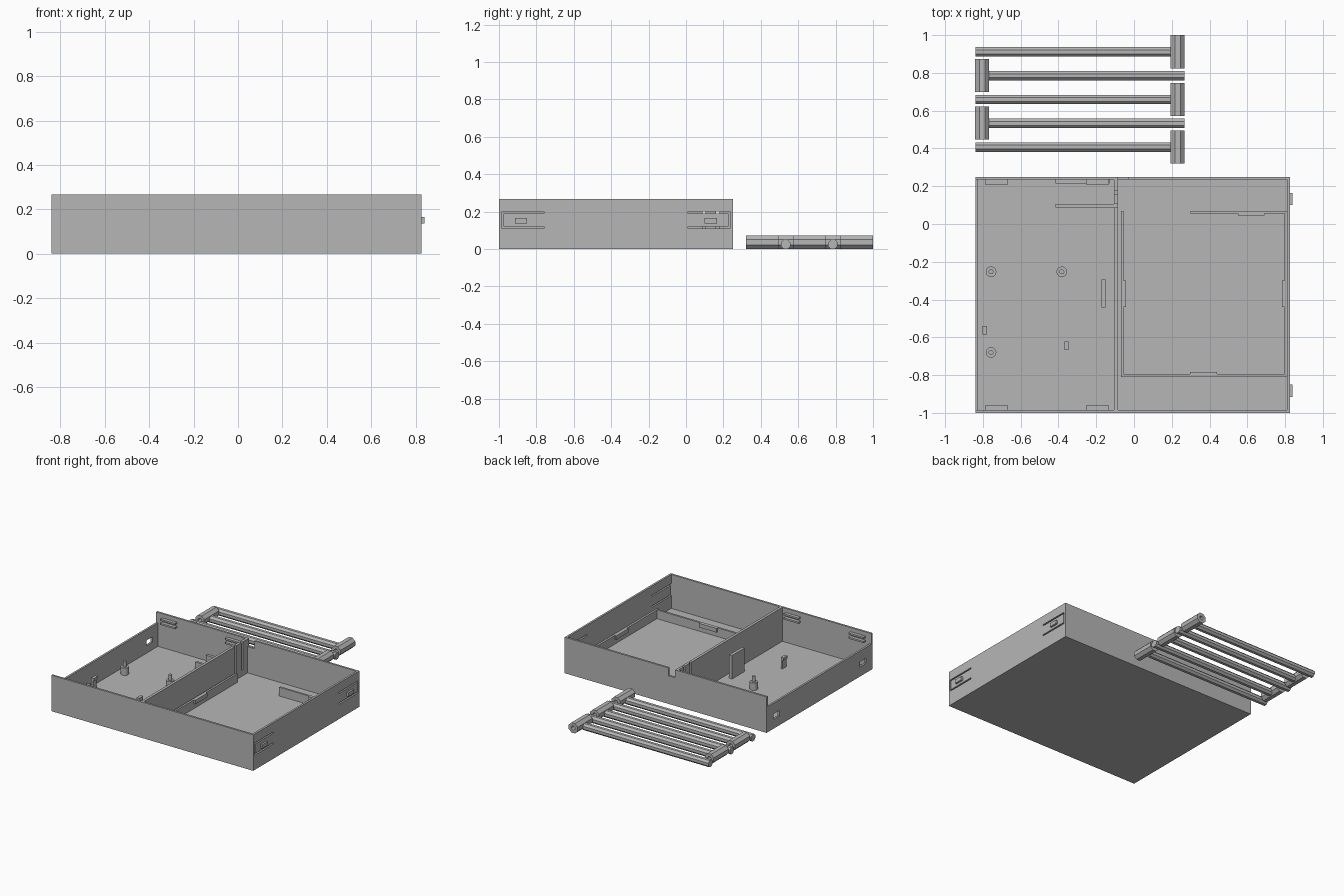
import bpy, bmesh, math
from mathutils import Matrix, Vector

cube = bpy.data.objects.get("Cube")
if cube:
    bpy.data.objects.remove(cube, do_unlink=True)

GREY = (0.47, 0.47, 0.47, 1)
grey = bpy.data.materials.new("plain_grey")
grey.use_nodes = True
grey.diffuse_color = GREY
grey.node_tree.nodes["Principled BSDF"].inputs["Base Color"].default_value = GREY


def add_object(name, bm):
    mesh = bpy.data.meshes.new(name)
    bm.to_mesh(mesh)
    bm.free()
    mesh.materials.append(grey)
    obj = bpy.data.objects.new(name, mesh)
    bpy.context.collection.objects.link(obj)
    return obj


def box(name, x, y, z):
    """Box from its (low, high) range on each axis."""
    bm = bmesh.new()
    size = [r[1] - r[0] for r in (x, y, z)]
    centre = Vector([(r[0] + r[1]) / 2 for r in (x, y, z)])
    bmesh.ops.create_cube(bm, size=1, matrix=Matrix.Translation(centre) @ Matrix.Diagonal((*size, 1)))
    return add_object(name, bm)


def prism(name, centre, radius, length, axis="Z", sides=8):
    """Regular prism with flat sides facing the axes."""
    bm = bmesh.new()
    turn = {"X": Matrix.Rotation(math.pi / 2, 4, "Y"),
            "Y": Matrix.Rotation(math.pi / 2, 4, "X"),
            "Z": Matrix.Identity(4)}[axis]
    bmesh.ops.create_cone(bm, cap_ends=True, segments=sides, radius1=radius, radius2=radius, depth=length,
                          matrix=Matrix.Translation(centre) @ turn @ Matrix.Rotation(math.pi / sides, 4, "Z"))
    return add_object(name, bm)


def cut(target, cutters):
    for cutter in cutters:
        cutter.hide_render = True
        mod = target.modifiers.new("cut", "BOOLEAN")
        mod.operation = "DIFFERENCE"
        mod.solver = "EXACT"
        mod.object = cutter
        bpy.context.view_layer.objects.active = target
        bpy.ops.object.modifier_apply(modifier=mod.name)
        bpy.data.objects.remove(cutter, do_unlink=True)


# Tray shell
L, R, F, B, H, T = -0.84, 0.826, -1.0, 0.25, 0.268, 0.015
MID = (F + B) / 2
box("tray_floor", (L, R), (F, B), (0, T))
box("front_wall", (L, R), (F, F + T), (0, H))
back = box("back_wall", (L, R), (B - T, B), (0, H))
cut(back, [box("notch", (-0.085, -0.03), (B - 0.1, B + 0.1), (0.21, 0.4))])
left = box("left_wall", (L, L + T), (F, B), (0, 0.19))
right = box("right_wall", (R - T, R), (F, B), (0, H))
divider = box("divider", (-0.105, -0.085), (F, B), (0, H))
cut(divider, [box("slot", (-0.2, 0), (y, y + 0.018), (0.06, 0.4)) for y in (0.087, 0.16)])

# Spring latches on the right wall, matching windows on the left wall
for side in (-1, 1):
    def span(a, b):
        return tuple(sorted((MID + side * a, MID + side * b)))
    cut(right, [box("slit", (R - 0.1, R + 0.1), span(0.385, 0.61), (z, z + 0.01)) for z in (0.11, 0.19)]
        + [box("slit", (R - 0.1, R + 0.1), span(0.602, 0.612), (0.11, 0.2))])
    box("latch_bump", (R - 0.005, 0.84), span(0.475, 0.54), (0.137, 0.165))
    cut(left, [box("window", (L - 0.1, L + 0.1), span(0.475, 0.545), (0.07, 0.11))])

# Grooved rails high on the front and back walls of the left bay
for x in (-0.79, -0.255):
    for y in (F + T, B - T - 0.025):
        for z in (0.195, 0.225):
            box("wall_rail", (x, x + 0.122), (y, y + 0.025), (z, z + 0.012))

# Low ribs at the back of the left bay
box("slot_rib", (-0.415, -0.1), (0.087, 0.105), (0, 0.065))
box("slot_rib_back", (-0.415, -0.13), (0.215, 0.235), (0, 0.065))

# Board posts with locating pins
for x, y in ((-0.757, -0.253), (-0.382, -0.253), (-0.757, -0.68)):
    prism("post", (x, y, 0.04), 0.028, 0.06, sides=24)
    prism("post_pin", (x, y, 0.08), 0.013, 0.06, sides=16)

# Board hooks and support plate
for x, y, lip in ((-0.802, -0.585, 1), (-0.36, -0.667, -1)):
    box("hook_stem", (x, x + 0.014), (y, y + 0.045), (0, 0.1))
    a, b = sorted((x + 0.007, x + 0.007 + lip * 0.016))
    box("hook_lip", (a, b), (y, y + 0.045), (0.08, 0.1))
box("support_plate", (-0.173, -0.15), (-0.442, -0.295), (0, 0.19))

# Low frame in the right bay, with four retaining tabs
RH = 0.08
box("frame_left", (-0.07, -0.055), (-0.81, 0.07), (0, RH))
box("frame_front", (-0.07, R - T), (-0.81, -0.795), (0, RH))
box("frame_right", (R - T - 0.015, R - T), (-0.81, 0.07), (0, RH))
box("frame_back", (0.3, R - T), (0.055, 0.07), (0, RH))
TAB = (0.05, RH)
box("tab_left", (-0.06, -0.043), (-0.44, -0.298), TAB)
box("tab_right", (0.784, 0.8), (-0.44, -0.298), TAB)
box("tab_front", (0.297, 0.44), (-0.8, -0.783), TAB)
box("tab_back", (0.55, 0.69), (0.045, 0.06), TAB)

# Loose rods with tubular heads, alternating ends
X0, X1 = -0.84, 0.267
flat = 1 / math.cos(math.pi / 8)
for i in range(5):
    y = 0.912 - i * 0.126
    head_x = X1 - 0.036 if i % 2 == 0 else X0 + 0.036
    tip = X0 if i % 2 == 0 else X1
    prism("rod", ((head_x + tip) / 2, y - 0.001, 0.025), 0.025 * flat, abs(head_x - tip) - 0.05, "X")
    head = prism("rod_head", (head_x, y, 0.0365), 0.0365 * flat, 0.175, "Y")
    cut(head, [prism("bore", (head_x, y, 0.0365), 0.015, 0.4, "Y", 16)])

# The rods stop short of the heads' bores, so extend each tip to full length
for obj in [o for o in bpy.data.objects if o.name.startswith("rod") and "head" not in o.name]:
    xs = [v.co.x for v in obj.data.vertices]
    lo, hi = min(xs), max(xs)
    right_head = hi > 0 and (lo + hi) / 2 < (X0 + X1) / 2 + 0.001
    for v in obj.data.vertices:
        if right_head and v.co.x < lo + 0.001:
            v.co.x = X0
        elif not right_head and v.co.x > hi - 0.001:
            v.co.x = X1

# Smooth only the round posts
for obj in bpy.data.objects:
    obj.select_set(obj.name.startswith("post"))
bpy.context.view_layer.objects.active = bpy.data.objects["post"]
bpy.ops.object.shade_smooth_by_angle()
bpy.ops.object.select_all(action="DESELECT")
